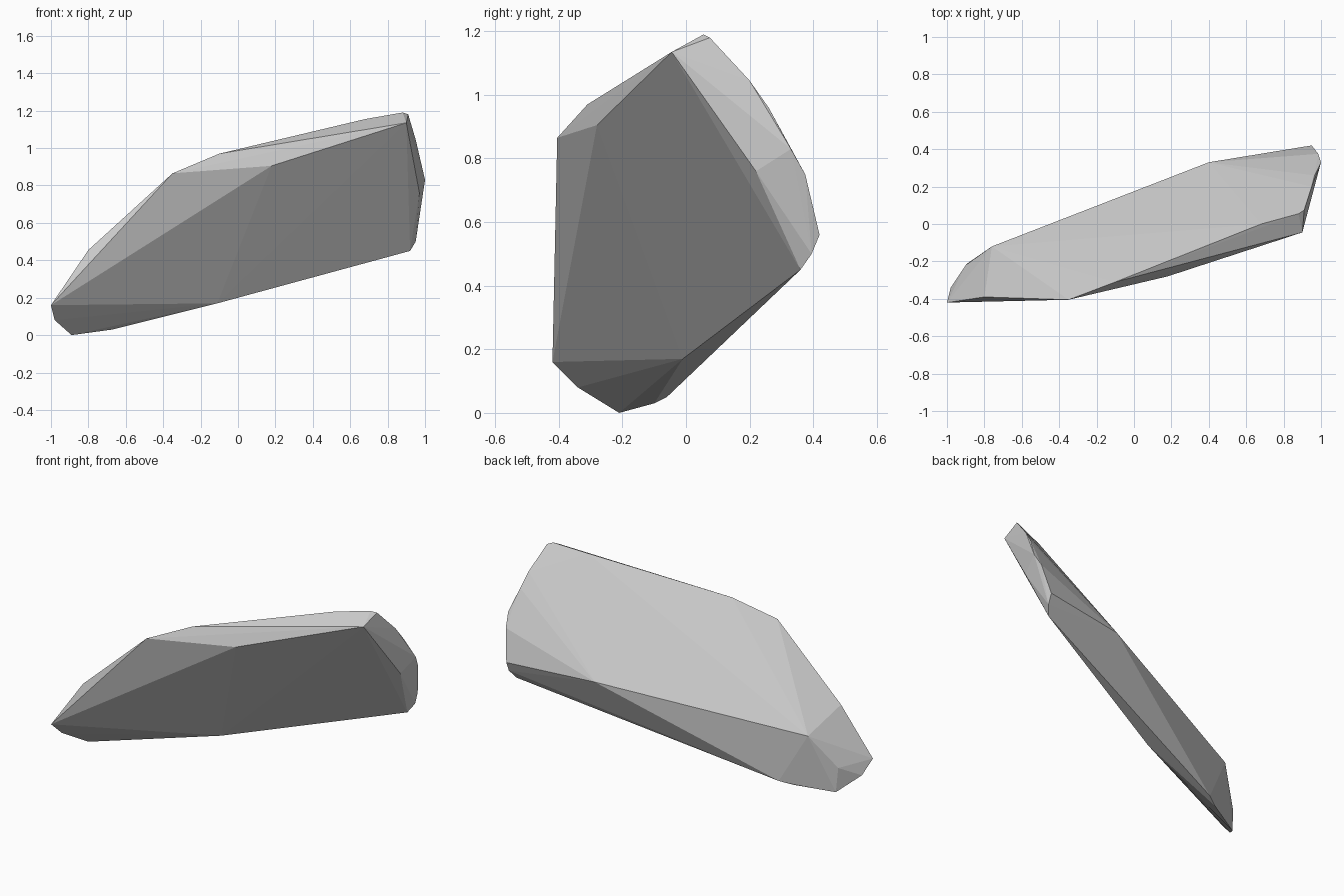
import bpy, bmesh

if "Cube" in bpy.data.objects:
    bpy.data.objects.remove(bpy.data.objects["Cube"])

# Corner points of the faceted stone shard, grouped by region
front_face = [(-1, -.42, .16), (-.35, -.405, .865), (.18, -.28, .905),
              (.9, -.045, 1.135), (.97, .22, .76), (.92, .36, .45), (-.11, -.01, .17)]
top_ridge = [(-.8, -.39, .455), (-.1, -.31, .97), (.68, 0, 1.155), (.88, .055, 1.19)]
right_end = [(.91, .075, 1.18), (.95, .2, 1.045), (.965, .26, .96), (1, .33, .83),
             (.985, .375, .75), (.95, .42, .56), (.95, .395, .5)]
back_and_base = [(.4, .33, .55), (-.76, -.12, .35), (-.98, -.34, .08), (-.9, -.22, .15),
                 (-.89, -.21, 0), (-.67, -.1, .03), (-.6, -.06, .05)]

# Shard: convex hull of the corners, flat faces
bm = bmesh.new()
for p in front_face + top_ridge + right_end + back_and_base:
    bm.verts.new(p)
res = bmesh.ops.convex_hull(bm, input=bm.verts[:])
loose = [v for v in bm.verts if not v.link_faces]
bmesh.ops.delete(bm, geom=loose, context='VERTS')
bmesh.ops.recalc_face_normals(bm, faces=bm.faces[:])
mesh = bpy.data.meshes.new("stone_shard")
bm.to_mesh(mesh)
bm.free()
bpy.context.collection.objects.link(bpy.data.objects.new("stone_shard", mesh))
